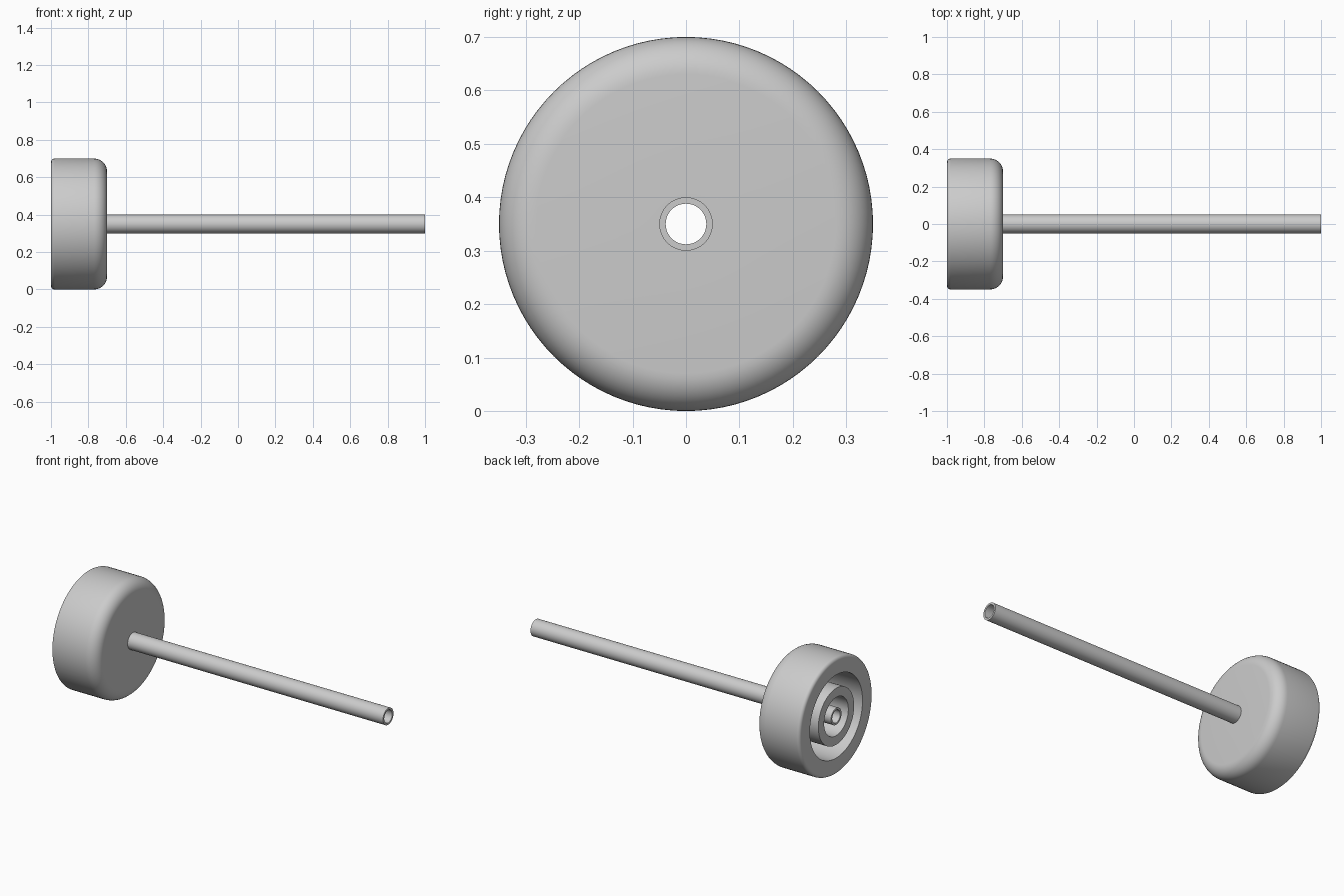
import bpy, bmesh, math
from mathutils import Matrix, Vector

cube = bpy.data.objects.get("Cube")
if cube:
    bpy.data.objects.remove(cube, do_unlink=True)

AXLE_Z = 0.35

grey = bpy.data.materials.new("plain grey")
grey.use_nodes = True
colour = (0.6, 0.6, 0.6, 1)
grey.diffuse_color = colour
grey.node_tree.nodes["Principled BSDF"].inputs["Base Color"].default_value = colour


def arc(cx, cr, radius, start, end, steps):
    """Rounded corner as (x, radius) points."""
    angles = [math.radians(start + (end - start) * i / steps) for i in range(steps + 1)]
    return [(cx + radius * math.cos(a), cr + radius * math.sin(a)) for a in angles]


def lathe(name, profile, closed, steps=96):
    """Spin an (x, radius) profile round the axle line."""
    bm = bmesh.new()
    verts = [bm.verts.new((x, 0, r)) for x, r in profile]
    edges = [bm.edges.new(pair) for pair in zip(verts, verts[1:])]
    if closed:
        edges.append(bm.edges.new((verts[-1], verts[0])))
    bmesh.ops.spin(bm, geom=verts + edges, cent=(0, 0, 0), axis=(1, 0, 0),
                   angle=math.tau, steps=steps, use_duplicate=False)
    bmesh.ops.remove_doubles(bm, verts=bm.verts, dist=1e-5)
    bmesh.ops.recalc_face_normals(bm, faces=bm.faces)
    mesh = bpy.data.meshes.new(name)
    bm.to_mesh(mesh)
    bm.free()
    mesh.materials.append(grey)
    obj = bpy.data.objects.new(name, mesh)
    obj.location.z = AXLE_Z
    bpy.context.collection.objects.link(obj)
    bpy.ops.object.select_all(action="DESELECT")
    obj.select_set(True)
    bpy.context.view_layer.objects.active = obj
    bpy.ops.object.shade_smooth_by_angle(angle=math.radians(30))
    return obj


# Wheel: rounded tread, closed inner face, recessed outer face with raised hub
wheel = [(-0.70, 0.045)]
wheel += arc(-0.77, 0.28, 0.07, 0, 90, 10)
wheel += arc(-0.98, 0.33, 0.02, 90, 180, 5)
wheel += [(-1, 0.25), (-0.75, 0.25), (-0.75, 0.17), (-1, 0.17),
          (-1, 0.115), (-0.75, 0.115), (-0.75, 0.045)]
lathe("wheel", wheel, True)

# Hollow axle running through the wheel
lathe("axle_tube", [(-1, 0.05), (1, 0.05), (1, 0.038), (-1, 0.038)], True, 64)
